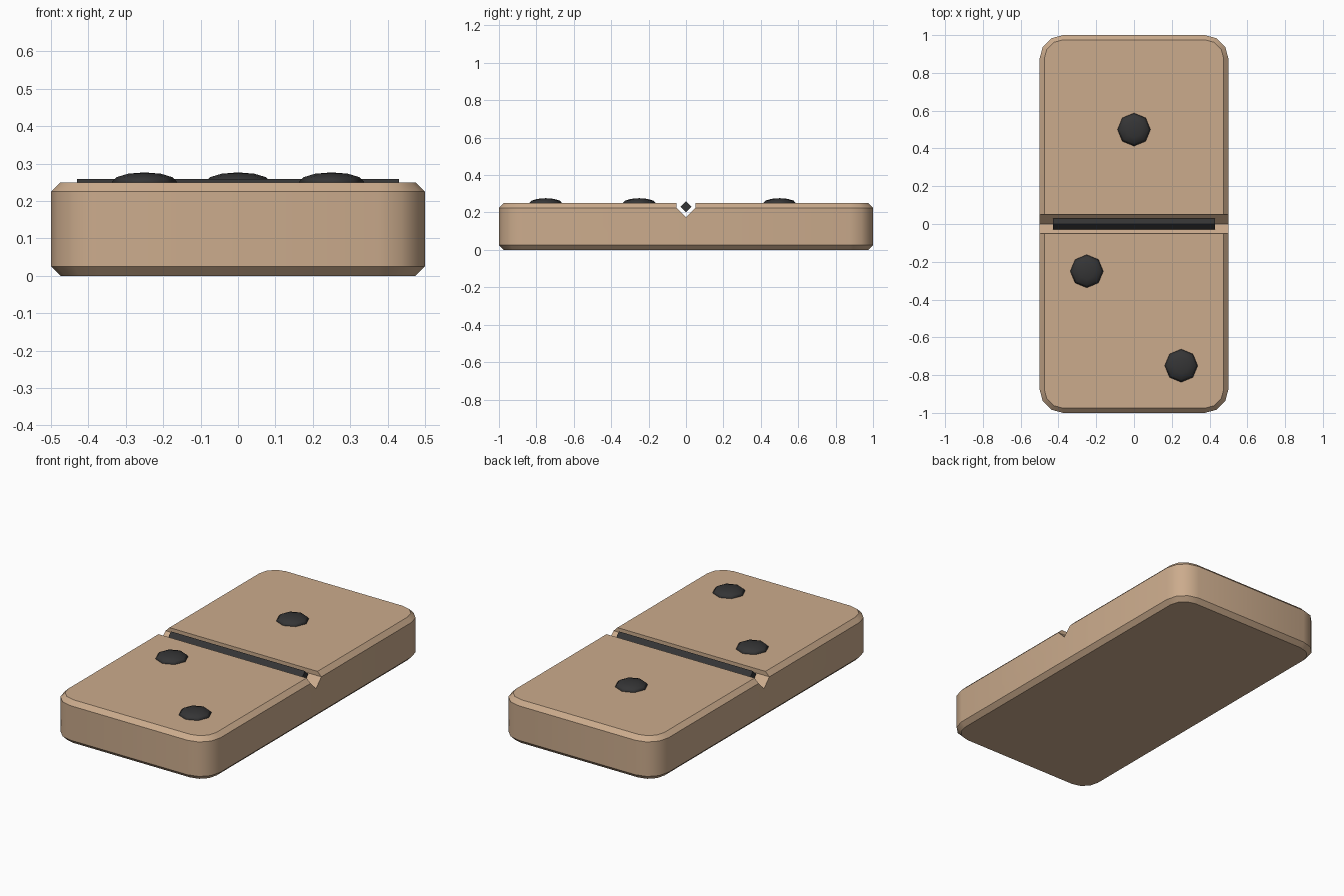
import bpy, bmesh, math

if "Cube" in bpy.data.objects:
    bpy.data.objects.remove(bpy.data.objects["Cube"])


def material(name, rgb):
    m = bpy.data.materials.new(name)
    m.diffuse_color = (*rgb, 1)
    m.use_nodes = True
    m.node_tree.nodes["Principled BSDF"].inputs["Base Color"].default_value = m.diffuse_color
    return m


TAN = material("tan_wood", (0.60, 0.41, 0.265))
DARK = material("charcoal", (0.035, 0.035, 0.036))


def loft(name, rings, mat):
    """Closed solid through a list of rings with equal point counts."""
    bm = bmesh.new()
    loops = [[bm.verts.new(p) for p in ring] for ring in rings]
    n = len(loops[0])
    for a, b in zip(loops, loops[1:]):
        for i in range(n):
            j = (i + 1) % n
            bm.faces.new((a[i], a[j], b[j], b[i]))
    bm.faces.new(loops[0][::-1])
    bm.faces.new(loops[-1])
    bmesh.ops.recalc_face_normals(bm, faces=bm.faces)
    mesh = bpy.data.meshes.new(name)
    bm.to_mesh(mesh)
    bm.free()
    ob = bpy.data.objects.new(name, mesh)
    bpy.context.collection.objects.link(ob)
    mesh.materials.append(mat)
    return ob


def smooth(ob, degrees):
    bpy.ops.object.select_all(action='DESELECT')
    bpy.context.view_layer.objects.active = ob
    ob.select_set(True)
    bpy.ops.object.shade_smooth_by_angle(angle=math.radians(degrees))


def rounded_rect(inset, z, steps=3):
    """Tile outline with rounded corners, shrunk by inset."""
    r, pts = 0.125 - inset, []
    for k, (sx, sy) in enumerate(((1, 1), (-1, 1), (-1, -1), (1, -1))):
        for i in range(steps + 1):
            a = math.pi / 2 * (k + i / steps)
            pts.append((sx * 0.375 + r * math.cos(a), sy * 0.875 + r * math.sin(a), z))
    return pts


def prism_x(name, profile, half, mat):
    return loft(name, [[(x, y, z) for y, z in profile] for x in (-half, half)], mat)


# Tile body with chamfered rims
body = loft("tile_body", [rounded_rect(i, z) for i, z in
                          ((0.025, 0), (0, 0.025), (0, 0.225), (0.025, 0.25))], TAN)

# Groove across the middle
cutter = prism_x("groove_cutter", [(-0.05, 0.3), (-0.05, 0.225), (0, 0.175),
                                   (0.05, 0.225), (0.05, 0.3)], 0.7, TAN)
cutter.hide_render = True
mod = body.modifiers.new("groove", 'BOOLEAN')
mod.operation, mod.solver, mod.object = 'DIFFERENCE', 'EXACT', cutter
bpy.context.view_layer.objects.active = body
bpy.ops.object.modifier_apply(modifier=mod.name)
bpy.data.objects.remove(cutter)
smooth(body, 35)

# Dark diamond bar lying in the groove
prism_x("divider_bar", [(-0.029, 0.23), (0, 0.201), (0.029, 0.23), (0, 0.259)], 0.43, DARK)

# Flattened dome pips
for n, (px, py) in enumerate(((0, 0.5), (-0.25, -0.25), (0.25, -0.75))):
    bpy.ops.mesh.primitive_uv_sphere_add(segments=8, ring_count=6, radius=1,
                                         location=(px, py, 0.25))
    pip = bpy.context.object
    pip.name = f"pip_{n + 1}"
    pip.scale = (0.0875, 0.0875, 0.0265)
    bpy.ops.object.transform_apply(location=False, rotation=False, scale=True)
    pip.data.materials.append(DARK)
    bpy.ops.object.shade_smooth()
